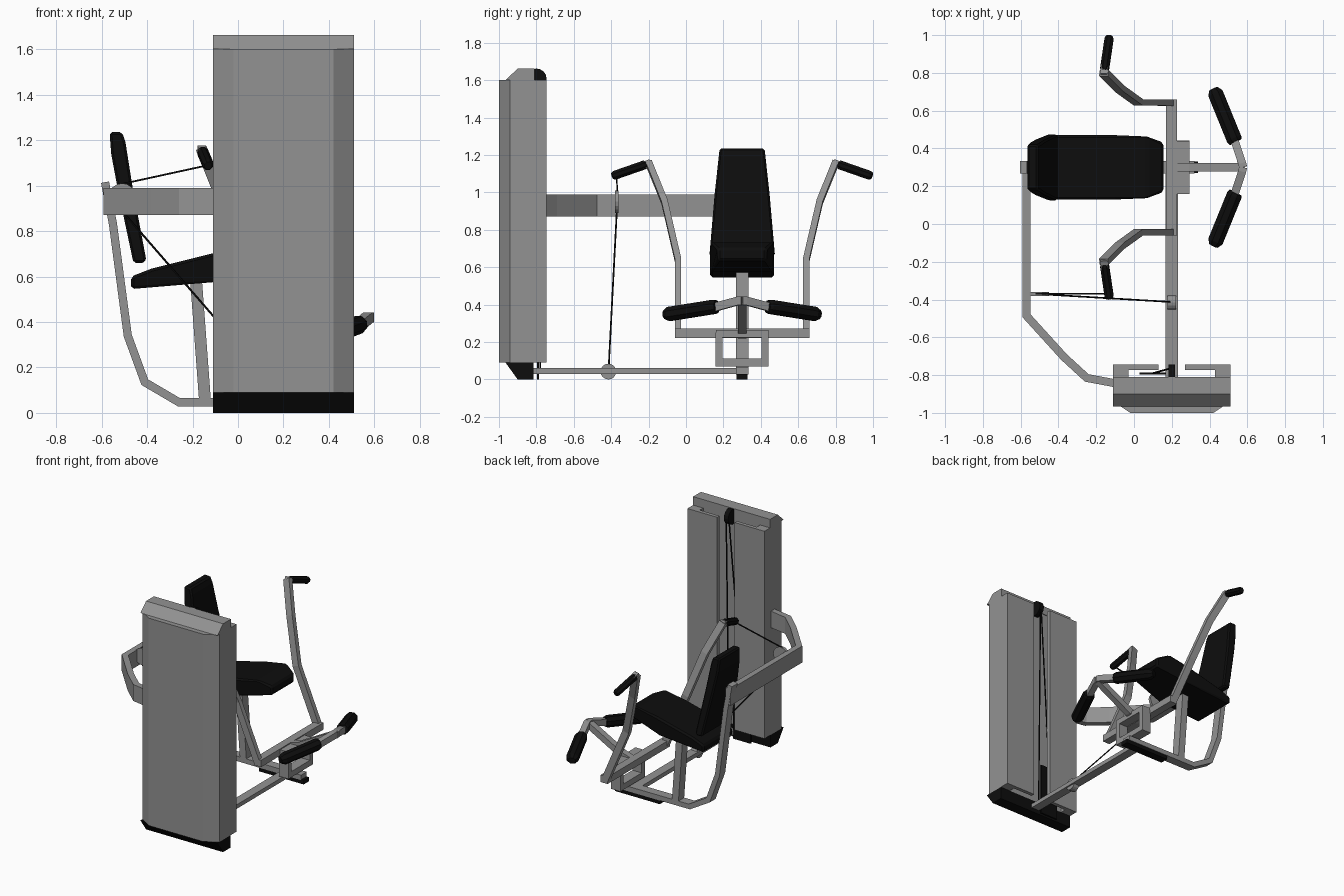
import bpy, bmesh, math
from mathutils import Vector as V

if "Cube" in bpy.data.objects:
    bpy.data.objects.remove(bpy.data.objects["Cube"])


def mat(name, c):
    m = bpy.data.materials.new(name)
    m.diffuse_color = (*c, 1)
    m.use_nodes = True
    m.node_tree.nodes["Principled BSDF"].inputs["Base Color"].default_value = m.diffuse_color
    return m


GREY = mat("grey steel", (0.29, 0.29, 0.29))
BLACK = mat("black padding", (0.004, 0.004, 0.004))
CY = 0.30   # centre line of the seat
TX = 0.20   # centre line of the tower


def finish(name, bm, m, bevel=0):
    bmesh.ops.recalc_face_normals(bm, faces=bm.faces)
    me = bpy.data.meshes.new(name)
    bm.to_mesh(me)
    bm.free()
    me.materials.append(m)
    o = bpy.data.objects.new(name, me)
    bpy.context.collection.objects.link(o)
    if bevel:
        b = o.modifiers.new("bevel", 'BEVEL')
        b.width, b.segments, b.limit_method = bevel, 1, 'ANGLE'
    return o


def loft(name, rings, m, bevel=0):
    """Skin a list of equal rings and cap both ends."""
    bm = bmesh.new()
    R = [[bm.verts.new(p) for p in r] for r in rings]
    n = len(R[0])
    for a, b in zip(R, R[1:]):
        for i in range(n):
            bm.faces.new((a[i], a[(i + 1) % n], b[(i + 1) % n], b[i]))
    bm.faces.new(R[0])
    bm.faces.new(R[-1])
    return finish(name, bm, m, bevel)


def box(name, x, y, z, m, bevel=0):
    return loft(name, [[(x[0], y[0], k), (x[1], y[0], k), (x[1], y[1], k), (x[0], y[1], k)] for k in z], m, bevel)


def tube(name, pts, ref, w, h, m, n=4, scales=None):
    """Sweep an n-sided section: w along ref, h across it, mitred at bends."""
    pts = [V(p) for p in pts]
    rings = []
    for i, p in enumerate(pts):
        a = (p - pts[i - 1]).normalized() if i else None
        b = (pts[i + 1] - p).normalized() if i < len(pts) - 1 else None
        t = ((a or b) + (b or a)).normalized()
        k = 1 / max(0.6, t.dot(a or b))
        s = V(ref)
        s = (s - t * s.dot(t)).normalized()
        u = t.cross(s)
        f = scales[i] if scales else 1
        if n == 4:
            sec = [(-.5, -.5), (.5, -.5), (.5, .5), (-.5, .5)]
        else:
            sec = [(.5 * math.cos((j + .5) * math.tau / n), .5 * math.sin((j + .5) * math.tau / n)) for j in range(n)]
        rings.append([p + s * c * w * f + u * d * h * k * f for c, d in sec])
    return loft(name, rings, m)


def disc(name, c, axis, r, d, m, n=16):
    c, a = V(c), V(axis)
    s = V((0, 0, 1))
    u = a.cross(s)
    ring = lambda k: [c + a * k + s * r * math.cos(j * math.tau / n) + u * r * math.sin(j * math.tau / n) for j in range(n)]
    return loft(name, [ring(-d / 2), ring(d / 2)], m)


def cable(name, *pts):
    for i, (a, b) in enumerate(zip(pts, pts[1:])):
        tube(f"{name}_{i}", [a, b], (0.3, 0.9, 0.2), 0.007, 0.007, BLACK)


# Tower: front shell, rear wings and flanges, cap and base
plan = [(-.31, -.815), (-.31, -.94), (-.22, -1), (.22, -1), (.31, -.94), (.31, -.815)]
loft("tower_front_shell", [[(TX + x, y, z) for x, y in plan] for z in (.09, 1.6)], GREY)
wing = [(.31, -.815), (.31, -.745), (.07, -.745), (.07, -.772), (.23, -.772), (.23, -.815)]
for s, side in ((-1, "left"), (1, "right")):
    loft(f"tower_{side}_rear_shroud", [[(TX + s * x, y, z) for x, y in wing] for z in (.09, 1.6)], GREY)
X = (TX - .31, TX + .31)
cap = [(-.965, 1.6), (-.9, 1.662), (-.81, 1.662), (-.81, 1.6)]
loft("tower_cap", [[(x, y, z) for y, z in cap] for x in X], GREY)
base = [(-.965, .09), (-.9, 0), (-.815, 0), (-.815, .09)]
loft("tower_base", [[(x, y, z) for y, z in base] for x in X], BLACK)
box("weight_stack", (.03, .17), (-.797, -.786), (0, .38), BLACK)
disc("top_pulley", (TX, -.80, 1.607), (1, 0, 0), .055, .035, BLACK)
cable("stack_cable", (.1, -.79, .38), (.19, -.765, 1.6))
cable("lift_cable", (TX, -.78, .05), (.205, -.755, 1.6))

# Upper beam from tower around to the backrest
tube("back_beam", [(-.09, -.845, .93), (-.25, -.815, .93), (-.37, -.705, .93), (-.57, -.485, .93), (-.57, .33, .93)],
     (0, 0, 1), .12, .042, GREY)

# Seat frame: curved rear tube running into the floor rail
tube("rear_frame_tube", [(-.585, CY, 1.015), (-.55, CY, .83), (-.485, CY, .34), (-.41, CY, .135), (-.26, CY, .047), (.32, CY, .045)],
     (0, 1, 0), .066, .036, GREY)
tube("seat_post", [(-.185, CY, .59), (-.145, CY, .05)], (0, 1, 0), .066, .052, GREY)
box("floor_beam", (.167, .233), (-.815, .33), (.03, .06), GREY)
box("floor_foot", (-.02, .34), (.27, .33), (0, .03), BLACK)

# Seat pad
prof = [(-.47, .545), (-.47, .6), (-.38, .635), (-.1, .705), (.07, .735), (.155, .7), (.155, .635), (-.11, .575)]
sw = lambda x: .13 if x > .1 else .171
loft("seat", [[(x, CY + s * sw(x), z) for x, z in prof] for s in (-1, 1)], BLACK, .012)

# Backrest pad, narrowing upward
prof = [(-.565, 1.235), (-.51, 1.235), (-.495, 1.19), (-.465, 1.0), (-.405, .68), (-.41, .66), (-.46, .66), (-.53, .99), (-.558, 1.14)]
bw = lambda z: .12 + .055 * min(1, (1.235 - z) / .5)
loft("backrest", [[(x, CY + s * bw(z), z) for x, z in prof] for s in (-1, 1)], BLACK, .01)

# Arm crossbar and the drop frame under it
box("arm_crossbar", (.17, .228), (-.06, .66), (.222, .272), GREY)
for s, side in ((-1, "near"), (1, "far")):
    y = CY + s * .123
    box(f"{side}_drop_post", (.22, .295), (y - .018, y + .018), (.07, .25), GREY)
box("drop_frame_top", (.22, .295), (.16, .44), (.225, .265), GREY)
box("drop_frame_bottom", (.22, .295), (.16, .44), (.07, .112), GREY)

# Leg rest support
tube("leg_rest_support", [(.2, CY, .24), (.3, CY, .27), (.575, CY, .42)], (0, 1, 0), .045, .045, GREY)

# Swing arms, grips, leg rollers on both sides
for s, side in ((-1, "near"), (1, "far")):
    Y = lambda d: CY + s * d
    tube(f"{side}_swing_arm", [(.2, Y(.343), .23), (.025, Y(.343), .64), (-.075, Y(.415), .95), (-.16, Y(.5), 1.16)],
         (0, 1, 0), .034, .05, GREY)
    tube(f"{side}_handle_stub", [(-.16, Y(.49), 1.16), (-.155, Y(.54), 1.14)], (1, 0, 0), .036, .036, GREY)
    tube(f"{side}_grip", [(-.157, Y(.51), 1.15), (-.155, Y(.525), 1.146), (-.132, Y(.68), 1.092), (-.13, Y(.695), 1.087)],
         (1, 0, 0), .052, .052, BLACK, 8, (.8, 1, 1, .7))
    tube(f"{side}_roller_bar", [(.578, Y(0), .42), (.573, Y(.02), .42), (.53, Y(.15), .385)],
         (0, 0, 1), .045, .042, GREY)
    tube(f"{side}_leg_roller", [(.538, Y(.135), .39), (.53, Y(.15), .388), (.432, Y(.39), .35), (.42, Y(.415), .346)],
         (0, 0, 1), .082, .088, BLACK, 8, (.85, 1, 1, .6))

# Pulleys and the drive cable
disc("beam_pulley", (-.51, -.37, .95), (0, 1, 0), .06, .02, GREY)
disc("floor_pulley", (TX, -.415, .042), (1, 0, 0), .042, .045, GREY)
cable("drive_cable", (-.13, -.37, 1.09), (-.52, -.368, 1.005), (-.52, -.37, .9), (TX, -.413, .07))
